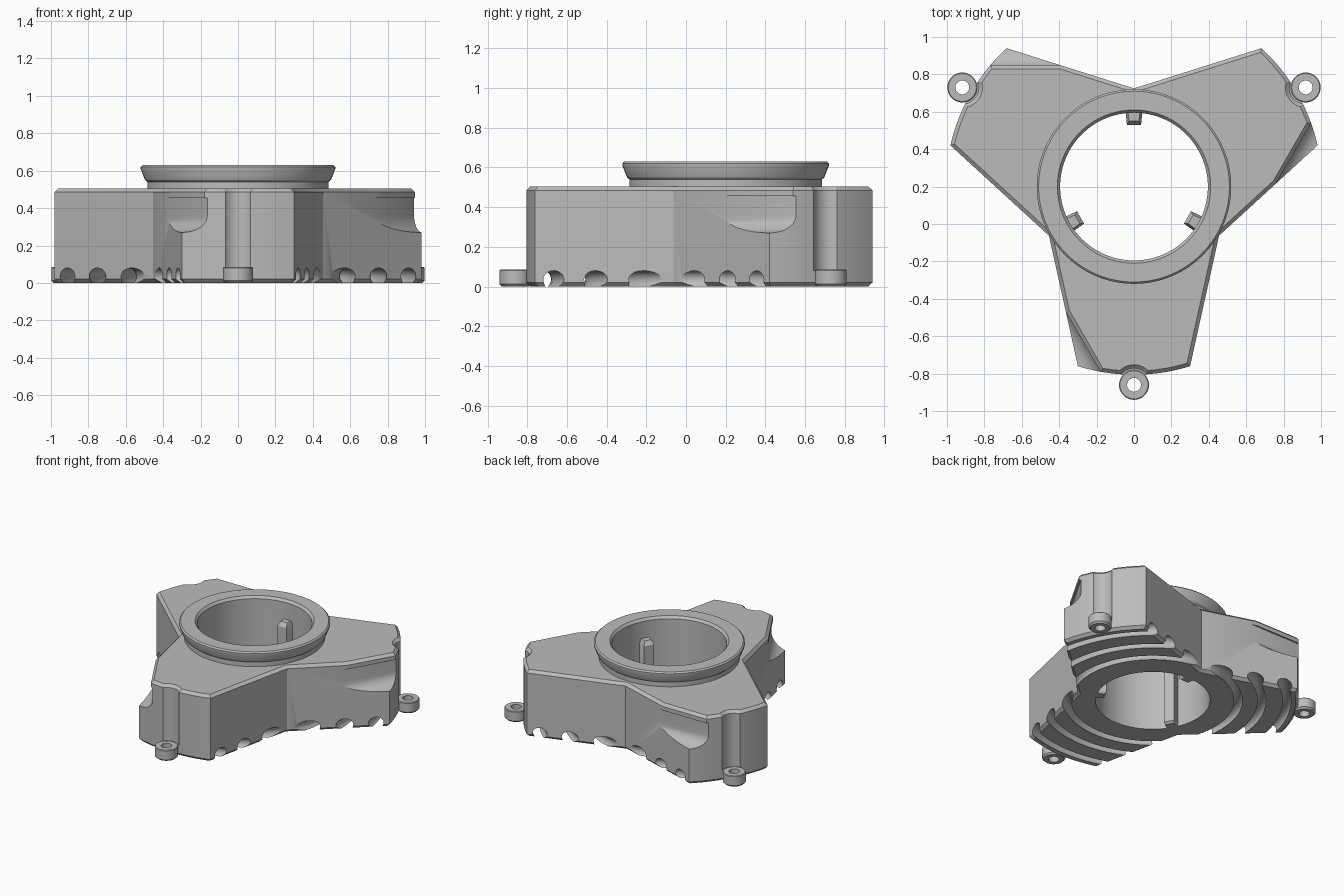
import bpy, bmesh
from math import sin, cos, pi, radians
from mathutils import Vector

cube = bpy.data.objects.get("Cube")
if cube:
    bpy.data.objects.remove(cube, do_unlink=True)

CENTRE = Vector((0, 0.2, 0))          # axis of the three-fold symmetry
ARMS = [radians(a) for a in (270, 30, 150)]
GAPS = [radians(a) for a in (90, 210, 330)]
SEGS = 96

grey = bpy.data.materials.new("grey_metal")
grey.use_nodes = True
grey.diffuse_color = (0.5, 0.5, 0.5, 1)
grey.node_tree.nodes["Principled BSDF"].inputs["Base Color"].default_value = (0.5, 0.5, 0.5, 1)


def polar(radius, angle, z=0.0, side=0.0):
    """Point at a radius and angle about the axis, shifted sideways."""
    return CENTRE + Vector((radius * cos(angle) - side * sin(angle),
                            radius * sin(angle) + side * cos(angle), z))


def loft(name, loops, wrap=False, bevel=0.0):
    """Skin a row of equal loops; wrap joins last to first, otherwise cap."""
    bm = bmesh.new()
    rings = [[bm.verts.new(p) for p in loop] for loop in loops]
    n = len(rings[0])
    for k in range(len(rings) if wrap else len(rings) - 1):
        a, b = rings[k], rings[(k + 1) % len(rings)]
        for i in range(n):
            j = (i + 1) % n
            bm.faces.new((a[i], a[j], b[j], b[i]))
    if not wrap:
        caps = [bm.faces.new(rings[0]), bm.faces.new(rings[-1])]
    bmesh.ops.recalc_face_normals(bm, faces=bm.faces)
    if bevel:
        rim = list({e for f in caps for e in f.edges})
        bmesh.ops.bevel(bm, geom=rim, offset=bevel, segments=1, affect='EDGES')
    mesh = bpy.data.meshes.new(name)
    bm.to_mesh(mesh)
    bm.free()
    mesh.materials.append(grey)
    obj = bpy.data.objects.new(name, mesh)
    bpy.context.collection.objects.link(obj)
    return obj


def lathe(name, profile, origin=CENTRE, segs=SEGS):
    """Turn a closed (radius, z) profile about a vertical axis."""
    turns = [2 * pi * k / segs for k in range(segs)]
    return loft(name, [[origin + Vector((r * cos(t), r * sin(t), z)) for r, z in profile]
                       for t in turns], wrap=True)


def stack(name, levels, origin=CENTRE, segs=SEGS):
    """Solid of circles given as (radius, z)."""
    turns = [2 * pi * k / segs for k in range(segs)]
    return loft(name, [[origin + Vector((r * cos(t), r * sin(t), z)) for t in turns]
                       for r, z in levels])


def activate(obj):
    bpy.ops.object.select_all(action='DESELECT')
    obj.select_set(True)
    bpy.context.view_layer.objects.active = obj


def cut(target, cutter):
    cutter.hide_render = True
    mod = target.modifiers.new("cut", 'BOOLEAN')
    mod.operation = 'DIFFERENCE'
    mod.solver = 'EXACT'
    mod.object = cutter
    activate(target)
    bpy.ops.object.modifier_apply(modifier=mod.name)
    bpy.data.objects.remove(cutter, do_unlink=True)


# Three-armed body with chamfered rims
outline = []
for arm in ARMS:
    for i in range(-8, 9):
        outline.append(polar(1.006, arm + radians(17.35) * i / 8))
    outline.append(polar(0.525, arm + pi / 3))
up = Vector((0, 0, 0.505))
body = loft("body", [outline, [p + up for p in outline]], bevel=0.02)

# Central bore
cut(body, stack("bore_cutter", [(0.395, -0.1), (0.395, 0.7)]))

# Concentric round grooves in the underside
for radius in (0.59, 0.752, 0.925):
    circle = [(radius + 0.045 * cos(2 * pi * k / 20), 0.035 + 0.045 * sin(2 * pi * k / 20))
              for k in range(20)]
    cut(body, lathe("groove_cutter", circle))

# Vertical screw channels at the arm tips
for arm in ARMS:
    cut(body, stack("channel_cutter", [(0.088, 0.08), (0.088, 0.485), (0.108, 0.505), (0.108, 0.6)],
                    polar(1.06, arm), 40))

# Scooped corner on one side of each arm
scoop = [(0, 0.455), (0, 0.485), (-0.02, 0.505), (-0.02, 0.6), (0.4, 0.6), (0.4, 0.27)]
for i in range(11):
    t = pi / 2 * i / 10
    scoop.append((0.09 - 0.102 * sin(t), 0.36 - 0.09 * cos(t)))
scoop.append((-0.012, 0.455))
for gap in GAPS:
    cut(body, loft("scoop_cutter", [[polar(0.65 + d, gap, z, s) for d, z in scoop]
                                    for s in (0.1, 1.3)]))

# Flared collar around the bore
collar = lathe("collar", [(0.395, 0.48), (0.395, 0.612), (0.41, 0.63), (0.51, 0.63), (0.52, 0.62),
                          (0.52, 0.608), (0.497, 0.55), (0.485, 0.54), (0.485, 0.48)])
parts = [body, collar]

# Screw eyelets at the arm tips
for n, arm in enumerate(ARMS):
    parts.append(lathe(f"eyelet_{n + 1}", [(0.037, 0.0), (0.037, 0.085), (0.075, 0.085), (0.08, 0.08),
                                           (0.08, 0.012), (0.068, 0.0)], polar(1.06, arm), 40))

# Locating ribs inside the bore
for n, gap in enumerate(GAPS):
    levels = [(0.0, 0.345, 0.03), (0.015, 0.33, 0.038), (0.455, 0.33, 0.038), (0.485, 0.35, 0.026)]
    parts.append(loft(f"rib_{n + 1}", [[polar(0.405, gap, z, -w - 0.007), polar(0.405, gap, z, w + 0.007),
                                        polar(r, gap, z, w), polar(r, gap, z, -w)]
                                       for z, r, w in levels]))

for obj in parts:
    activate(obj)
    bpy.ops.object.shade_smooth_by_angle(angle=radians(25))
